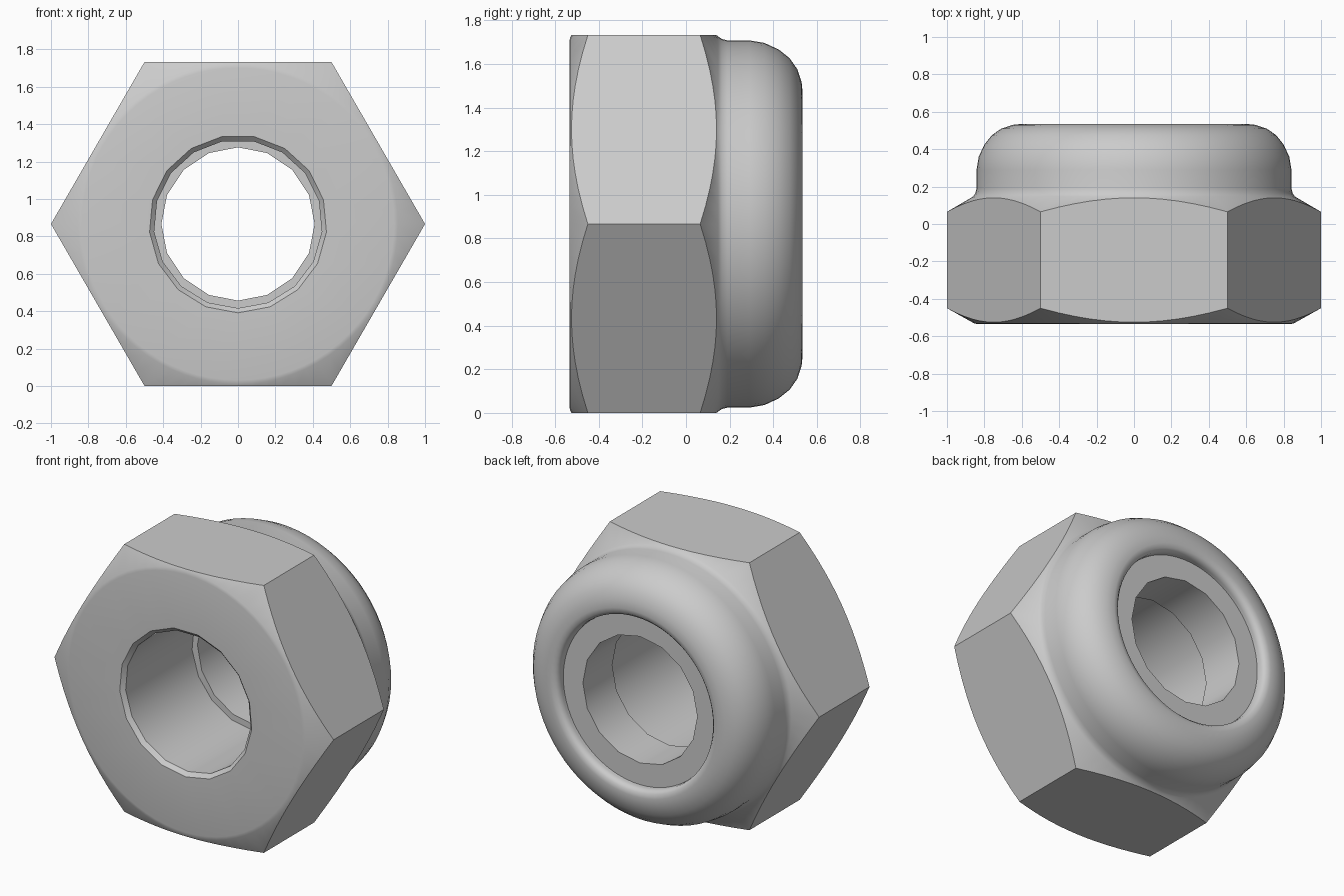
import bpy
import bmesh
from math import sin, cos, pi, radians

cube = bpy.data.objects.get("Cube")
if cube:
    bpy.data.objects.remove(cube)

APOTHEM = cos(radians(30))
SEGMENTS = 72
CHAMFER = 0.56

steel = bpy.data.materials.new("light grey metal")
steel.use_nodes = True
steel.diffuse_color = (0.6, 0.6, 0.6, 1)
steel.node_tree.nodes["Principled BSDF"].inputs["Base Color"].default_value = (0.6, 0.6, 0.6, 1)


def hex_radius(angle):
    sector = pi / 3
    return APOTHEM / cos((angle + sector / 2) % sector - sector / 2)


def ring(bm, point, count, phase=0):
    """Ring of vertices around the y axis; point(angle) gives radius and y."""
    verts = []
    for i in range(count):
        a = phase + 2 * pi * i / count
        r, y = point(a)
        verts.append(bm.verts.new((r * sin(a), y, APOTHEM + r * cos(a))))
    return verts


def circle(bm, r, y, count=SEGMENTS, phase=0):
    return ring(bm, lambda a: (r, y), count, phase)


def skin(bm, rings):
    for a, b in zip(rings, rings[1:]):
        n = len(a)
        for i in range(n):
            j = (i + 1) % n
            bm.faces.new((a[i], a[j], b[j], b[i]))


def fill_between(bm, outer, inner):
    """Flat annulus between two rings with different side counts."""
    edges = []
    for loop in (outer, inner):
        edges += [bm.edges.get((v, loop[(i + 1) % len(loop)])) for i, v in enumerate(loop)]
    bmesh.ops.triangle_fill(bm, edges=edges, use_beauty=True, normal=(0, -1, 0))


def finish(bm, name):
    bmesh.ops.recalc_face_normals(bm, faces=bm.faces)
    mesh = bpy.data.meshes.new(name)
    bm.to_mesh(mesh)
    bm.free()
    mesh.materials.append(steel)
    obj = bpy.data.objects.new(name, mesh)
    bpy.context.collection.objects.link(obj)
    bpy.ops.object.select_all(action='DESELECT')
    obj.select_set(True)
    bpy.context.view_layer.objects.active = obj
    bpy.ops.object.shade_smooth_by_angle(angle=radians(40))


# Nut body: chamfered hexagon flowing into a rounded collar with a rolled lip
bm = bmesh.new()
front_edge = lambda a: (hex_radius(a), -0.45 - CHAMFER * (1 - hex_radius(a)))
back_edge = lambda a: (hex_radius(a), 0.065 + CHAMFER * (1 - hex_radius(a)))
shell = [circle(bm, 0.835, -0.535), circle(bm, 0.855, -0.531),
         ring(bm, front_edge, SEGMENTS), ring(bm, back_edge, SEGMENTS)]
collar = [(0.86, 0.147), (0.848, 0.165), (0.842, 0.19), (0.842, 0.29),
          (0.83, 0.36), (0.8, 0.425), (0.76, 0.475), (0.71, 0.51),
          (0.65, 0.53), (0.6, 0.535), (0.57, 0.53), (0.553, 0.512),
          (0.55, 0.49), (0.55, 0.2)]
shell += [circle(bm, r, y) for r, y in collar]
skin(bm, shell)

# Bore with a small entry chamfer
bore = [circle(bm, r, y, 17, pi) for r, y in
        ((0.475, -0.535), (0.45, -0.51), (0.45, 0.2))]
skin(bm, bore)
fill_between(bm, shell[0], bore[0])
fill_between(bm, shell[-1], bore[-1])
finish(bm, "nut_body")

# Locking insert held behind the rolled lip
bm = bmesh.new()
insert = [circle(bm, r, y, 16) for r, y in
          ((0.41, 0.17), (0.41, 0.47), (0.57, 0.47), (0.57, 0.17))]
skin(bm, insert + insert[:1])
finish(bm, "locking_insert")
